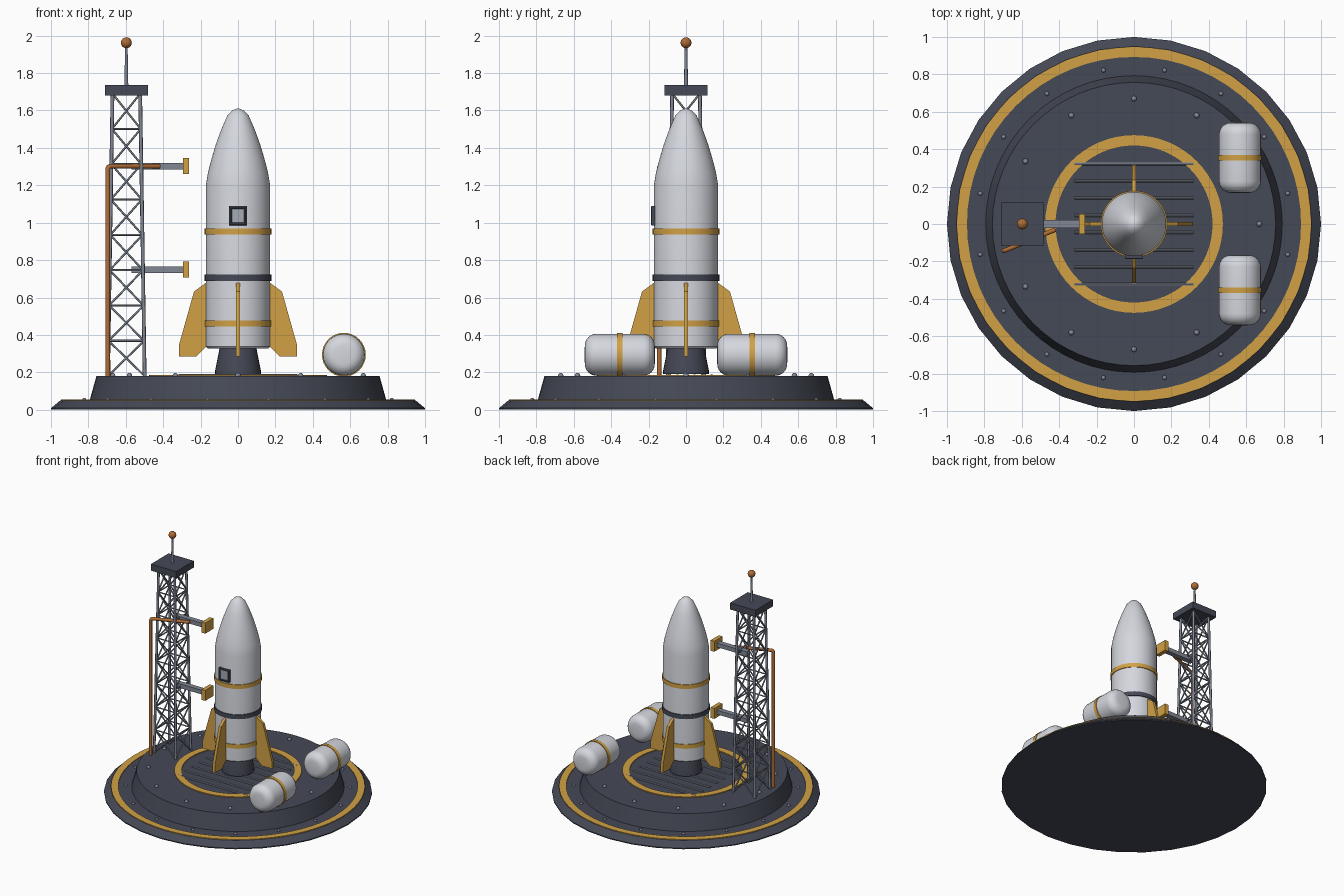
import bpy, bmesh, math
from mathutils import Vector, Matrix

if "Cube" in bpy.data.objects:
    bpy.data.objects.remove(bpy.data.objects["Cube"])


def mat(name, r, g, b):
    m = bpy.data.materials.new(name)
    m.diffuse_color = (r, g, b, 1)
    m.use_nodes = True
    m.node_tree.nodes["Principled BSDF"].inputs["Base Color"].default_value = m.diffuse_color
    return m


DARK = mat("dark_slate", 0.060, 0.067, 0.092)
YELLOW = mat("amber_yellow", 0.64, 0.355, 0.06)
WHITE = mat("pale_white", 0.66, 0.68, 0.73)
STEEL = mat("steel_grey", 0.22, 0.245, 0.30)
COPPER = mat("copper", 0.43, 0.15, 0.035)
GLASS = mat("window_grey", 0.38, 0.41, 0.46)


def finish(name, bm, *mats, angle=35):
    bmesh.ops.recalc_face_normals(bm, faces=bm.faces)
    me = bpy.data.meshes.new(name)
    bm.to_mesh(me)
    bm.free()
    for m in mats:
        me.materials.append(m)
    me.shade_smooth()
    me.set_sharp_from_angle(angle=math.radians(angle))
    ob = bpy.data.objects.new(name, me)
    bpy.context.collection.objects.link(ob)
    return ob


def lathe(name, profile, m, seg=48, xf=None, closed=False, angle=35):
    """Revolve (radius, z) points about z."""
    bm = bmesh.new()
    vs = [bm.verts.new((r, 0, z)) for r, z in profile]
    pairs = list(zip(vs, vs[1:])) + ([(vs[-1], vs[0])] if closed else [])
    es = [bm.edges.new(p) for p in pairs]
    bmesh.ops.spin(bm, geom=vs + es, cent=(0, 0, 0), axis=(0, 0, 1),
                   angle=math.tau, steps=seg)
    bmesh.ops.remove_doubles(bm, verts=bm.verts, dist=1e-4)
    if xf:
        bm.transform(xf)
    return finish(name, bm, m, angle=angle)


def ring(name, r0, r1, z0, z1, m, seg=48, xf=None):
    return lathe(name, [(r0, z0), (r1, z0), (r1, z1), (r0, z1)], m, seg, xf, True)


def add_rod(bm, a, b, r, r2=None, seg=8):
    a, b = Vector(a), Vector(b)
    d = b - a
    xf = Matrix.Translation((a + b) / 2) @ d.to_track_quat('Z', 'Y').to_matrix().to_4x4()
    bmesh.ops.create_cone(bm, cap_ends=True, segments=seg, radius1=r,
                          radius2=r if r2 is None else r2, depth=d.length, matrix=xf)


def add_box(bm, c, s):
    return bmesh.ops.create_cube(bm, size=1, matrix=Matrix.Translation(c) @ Matrix.Diagonal((*s, 1)))


def box(name, c, s, m, bevel=0.0):
    bm = bmesh.new()
    add_box(bm, c, s)
    if bevel:
        bmesh.ops.bevel(bm, geom=bm.edges[:], offset=bevel, segments=1, affect='EDGES')
    return finish(name, bm, m)


# Launch pad: flared base, raised deck and painted rings
lathe("pad_base", [(0, 0), (1.0, 0), (1.0, 0.008), (0.95, 0.05), (0, 0.05)], DARK, 32, angle=20)
lathe("pad_deck", [(0, 0.05), (0.793, 0.05), (0.757, 0.18), (0, 0.18)], DARK, 64)
ring("outer_stripe", 0.893, 0.947, 0.048, 0.056, YELLOW, 64)
ring("inner_stripe", 0.42, 0.475, 0.178, 0.187, YELLOW, 64)

# Grating bars under the rocket
bm = bmesh.new()
for i in range(8):
    y = -0.322 + i * 0.092
    add_rod(bm, (-0.317, y, 0.182), (0.317, y, 0.182), 0.008)
finish("grating_bars", bm, STEEL)

# Bolts on both levels
bm = bmesh.new()
for n, rad, z, off, size in ((12, 0.67, 0.182, 0, 0.015), (16, 0.838, 0.051, 0.5, 0.012)):
    for i in range(n):
        a = math.tau * (i + off) / n
        bmesh.ops.create_uvsphere(bm, u_segments=10, v_segments=6, radius=size,
                                  matrix=Matrix.Translation((rad * math.cos(a), rad * math.sin(a), z)))
finish("bolts", bm, STEEL, angle=60)

# Rocket body, nozzle and bands
lathe("rocket_body", [(0, 0.328), (0.162, 0.328), (0.172, 0.338), (0.172, 1.20), (0.160, 1.27),
                      (0.142, 1.34), (0.118, 1.42), (0.089, 1.50), (0.057, 1.573),
                      (0.030, 1.601), (0, 1.612)], WHITE)
lathe("engine_nozzle", [(0, 0.335), (0.098, 0.335), (0.104, 0.30), (0.122, 0.21), (0.122, 0.19),
                        (0.105, 0.19), (0.07, 0.30), (0, 0.30)], DARK, 32)
for name, z, h, m in (("lower_band", 0.461, 0.034, YELLOW), ("middle_band", 0.705, 0.036, DARK),
                      ("upper_band", 0.953, 0.034, YELLOW)):
    ring(name, 0.165, 0.178, z - h / 2, z + h / 2, m)

# Four fins
FIN = [(0.15, 0.68), (0.172, 0.678), (0.235, 0.632), (0.316, 0.345), (0.316, 0.285),
       (0.222, 0.285), (0.172, 0.335), (0.15, 0.335)]
for i, side in enumerate(("right", "back", "left", "front")):
    bm = bmesh.new()
    f = bm.faces.new([bm.verts.new((r, -0.011, z)) for r, z in FIN])
    ext = bmesh.ops.extrude_face_region(bm, geom=[f])
    bmesh.ops.translate(bm, vec=(0, 0.022, 0),
                        verts=[g for g in ext["geom"] if isinstance(g, bmesh.types.BMVert)])
    bm.transform(Matrix.Rotation(i * math.pi / 2, 4, 'Z'))
    finish(side + "_fin", bm, YELLOW, angle=20)

# Square window with a recessed pane
bm = bmesh.new()
add_box(bm, (0, -0.168, 1.037), (0.094, 0.032, 0.102))
bm.normal_update()
front = min(bm.faces, key=lambda f: f.calc_center_median().y)
bmesh.ops.inset_region(bm, faces=[front], thickness=0.008, depth=0.004)
bmesh.ops.inset_region(bm, faces=[front], thickness=0.010, depth=0)
bmesh.ops.inset_region(bm, faces=[front], thickness=0.002, depth=-0.006)
front.material_index = 1
finish("window", bm, DARK, GLASS, angle=20)

# Service tower: tapered legs with cross-braced bays
TX, Z0, Z1, BAYS = -0.597, 0.18, 1.69, 8


def corner(k, t):
    w = 0.098 + (0.074 - 0.098) * t
    sx, sy = ((1, 1), (-1, 1), (-1, -1), (1, -1))[k % 4]
    return (TX + sx * w, sy * w, Z0 + (Z1 - Z0) * t)


bm = bmesh.new()
for k in range(4):
    add_rod(bm, corner(k, 0), corner(k, 1), 0.010)
    for b in range(BAYS):
        t, u = b / BAYS, (b + 1) / BAYS
        add_rod(bm, corner(k, t), corner(k + 1, u), 0.0055, seg=6)
        add_rod(bm, corner(k + 1, t), corner(k, u), 0.0055, seg=6)
        add_rod(bm, corner(k, u), corner(k + 1, u), 0.0055, seg=6)
finish("tower_lattice", bm, STEEL, angle=65)

# Tower top, mast and beacon
box("tower_platform", (TX, 0, 1.708), (0.23, 0.23, 0.054), DARK)
bm = bmesh.new()
add_rod(bm, (TX, 0, 1.73), (TX, 0, 1.95), 0.011, 0.007, 10)
finish("mast", bm, STEEL, angle=60)
bm = bmesh.new()
bmesh.ops.create_uvsphere(bm, u_segments=20, v_segments=12, radius=0.029,
                          matrix=Matrix.Translation((TX, 0, 1.962)))
finish("beacon", bm, COPPER)

# Swing arms with yellow pads
for name, z in (("lower", 0.749), ("upper", 1.302)):
    box(name + "_arm", (-0.43, 0, z), (0.28, 0.042, 0.034), STEEL)
    box(name + "_arm_pad", (-0.278, 0, z), (0.034, 0.106, 0.086), YELLOW)

# Fuel pipe up the tower, turning in to the upper arm
cu = bpy.data.curves.new("fuel_pipe", 'CURVE')
cu.dimensions = '3D'
cu.bevel_depth = 0.013
cu.bevel_resolution = 2
cu.use_fill_caps = True
sp = cu.splines.new('POLY')
pts = [(-0.696, -0.143, 0.17), (-0.696, -0.143, 1.288), (-0.692, -0.141, 1.298),
       (-0.682, -0.138, 1.302), (-0.42, -0.03, 1.302)]
sp.points.add(len(pts) - 1)
for p, co in zip(sp.points, pts):
    p.co = (*co, 1)
    p.radius = 1
cu.materials.append(COPPER)
bpy.context.collection.objects.link(bpy.data.objects.new("fuel_pipe", cu))

# Two horizontal tanks with rounded ends and a strap
R, H, C = 0.112, 0.187, 0.062
end = [(R - C + C * math.cos(a), H - C + C * math.sin(a))
       for a in (i * math.pi / 12 for i in range(7))]
half = end + [(0, H + 0.002)]
tank = [(r, -z) for r, z in reversed(half)] + half
for name, y in (("front", -0.354), ("back", 0.354)):
    xf = Matrix.Translation((0.566, y, 0.294)) @ Matrix.Rotation(math.pi / 2, 4, 'X')
    lathe(name + "_tank", tank, WHITE, 32, xf)
    ring(name + "_tank_strap", 0.105, 0.117, -0.014, 0.014, YELLOW, 32, xf)
